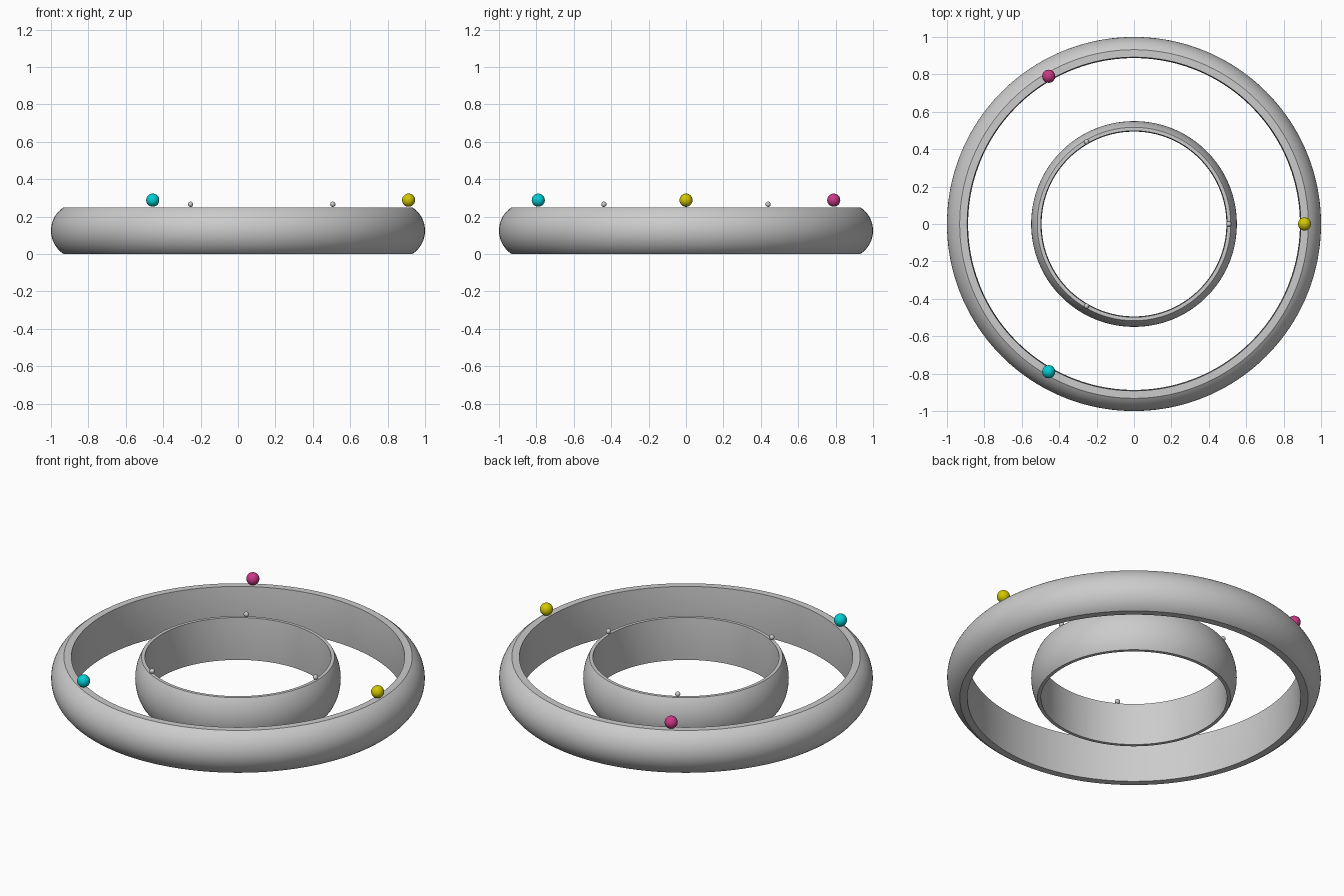
import bpy, bmesh, math
from mathutils import Vector

if "Cube" in bpy.data.objects:
    bpy.data.objects.remove(bpy.data.objects["Cube"], do_unlink=True)

HEIGHT = 0.25


def material(name, rgb):
    mat = bpy.data.materials.new(name)
    mat.use_nodes = True
    mat.diffuse_color = (*rgb, 1)
    mat.node_tree.nodes["Principled BSDF"].inputs["Base Color"].default_value = (*rgb, 1)
    return mat


grey = material("pale_grey", (0.6, 0.6, 0.6))
yellow = material("yellow", (0.65, 0.57, 0.0))
cyan = material("cyan", (0.0, 0.62, 0.66))
magenta = material("magenta", (0.6, 0.04, 0.24))


def bulge(edge, middle, steps):
    """Circular arc from the bottom edge to the top edge, passing through middle."""
    half, sag = HEIGHT / 2, middle - edge
    radius = (half * half + sag * sag) / (2 * abs(sag))
    sweep = math.asin(half / radius)
    side = math.copysign(1, sag)
    points = []
    for i in range(steps + 1):
        a = sweep * (2 * i / steps - 1)
        points.append((middle - side * radius * (1 - math.cos(a)), half + radius * math.sin(a)))
    return points


def ring(name, outer_edge, outer_mid, inner_edge, inner_mid):
    """Revolve a band profile with rounded walls and flat rims."""
    profile = bulge(outer_edge, outer_mid, 20) + bulge(inner_edge, inner_mid, 8)[::-1]
    bm = bmesh.new()
    verts = [bm.verts.new((r, 0, z)) for r, z in profile]
    edges = [bm.edges.new((v, verts[i - 1])) for i, v in enumerate(verts)]
    bmesh.ops.spin(bm, geom=verts + edges, cent=Vector(), axis=(0, 0, 1),
                   angle=math.tau, steps=160, use_merge=True)
    bmesh.ops.remove_doubles(bm, verts=bm.verts, dist=0.0001)
    bmesh.ops.recalc_face_normals(bm, faces=bm.faces)
    mesh = bpy.data.meshes.new(name)
    bm.to_mesh(mesh)
    bm.free()
    obj = bpy.data.objects.new(name, mesh)
    bpy.context.collection.objects.link(obj)
    mesh.materials.append(grey)
    bpy.ops.object.select_all(action="DESELECT")
    obj.select_set(True)
    bpy.context.view_layer.objects.active = obj
    bpy.ops.object.shade_smooth_by_angle(angle=math.radians(25))


def bead(name, distance, turn, radius, z, mat):
    """Small ball resting on a rim, at a given angle around the centre."""
    a = math.radians(turn)
    bpy.ops.mesh.primitive_uv_sphere_add(
        segments=32, ring_count=16, radius=radius,
        location=(distance * math.cos(a), distance * math.sin(a), z))
    obj = bpy.context.object
    obj.name = name
    obj.data.materials.append(mat)
    bpy.ops.object.shade_smooth()


# Two concentric bands
ring("outer_ring", 0.932, 1.0, 0.892, 0.887)
ring("inner_ring", 0.517, 0.55, 0.498, 0.494)

# Three beads on each rim, a third of a turn apart
for i, (label, mat) in enumerate((("yellow", yellow), ("magenta", magenta), ("cyan", cyan))):
    bead("outer_bead_" + label, 0.912, 120 * i, 0.035, 0.288, mat)
    bead("inner_bead_" + str(i + 1), 0.507, 120 * i, 0.014, 0.266, grey)
